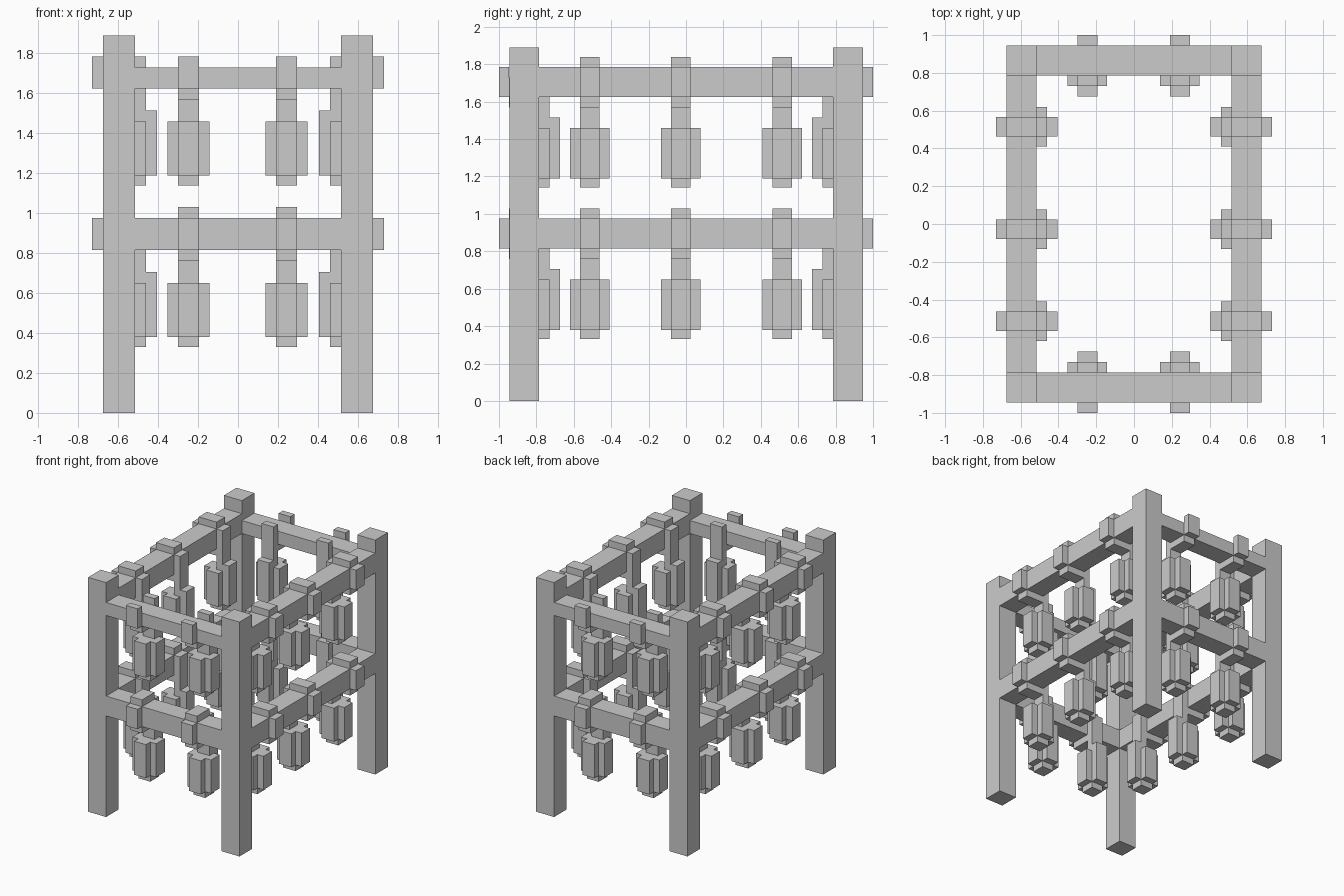
import bpy
import bmesh
from math import pi
from mathutils import Matrix, Vector

cube = bpy.data.objects.get("Cube")
if cube:
    bpy.data.objects.remove(cube, do_unlink=True)


def build(name, boxes, location=(0, 0, 0), angle=0):
    """Make one object from boxes given as (low corner, high corner)."""
    bm = bmesh.new()
    for low, high in boxes:
        low, high = Vector(low), Vector(high)
        size = Matrix.Diagonal((high - low).to_4d())
        size[3][3] = 1
        bmesh.ops.create_cube(bm, size=1, matrix=Matrix.Translation((low + high) / 2) @ size)
    mesh = bpy.data.meshes.new(name)
    bm.to_mesh(mesh)
    bm.free()
    obj = bpy.data.objects.new(name, mesh)
    obj.location = location
    obj.rotation_euler.z = angle
    bpy.context.collection.objects.link(obj)
    return obj


IN_X, IN_Y = 0.515, 0.785     # inner faces of the frame
BEAM = 0.16                   # timber thickness
STEP = 0.055                  # thickness of hanger pieces
HALF = 0.0525                 # half width of hanger straps
LEVELS = {"lower": 0.815, "upper": 1.625}


def slab(half, y0, y1, z0, z1):
    return (-half, y0, z0), (half, y1, z1)


def hanger(name, location, angle, capped):
    """Strap around a beam with a cross-shaped lantern; local +y points outward."""
    boxes = [
        slab(HALF, -STEP, 0, -0.165, BEAM),                # inner strap
        slab(HALF, BEAM, BEAM + STEP, 0, BEAM),            # outer clip
        slab(HALF, 0, BEAM, -STEP, 0),                     # bar under the beam
        slab(2 * HALF, -STEP, STEP, -0.435, -0.165),       # lantern wings
        slab(HALF, -2 * STEP, -STEP, -0.435, -0.11),       # inner ridge
        slab(HALF, STEP, 2 * STEP, -0.435, -0.165),        # outer ridge
        slab(HALF, -STEP, STEP, -0.485, -0.435),           # bottom tip
    ]
    if capped:
        boxes.append(slab(HALF, 0, BEAM, BEAM, BEAM + STEP))
    build(name, boxes, location, angle)


# Corner posts
for sx, side in ((1, "left"), (-1, "right")):
    for sy, end in ((-1, "front"), (1, "back")):
        centre = (sx * (IN_X + BEAM / 2), sy * (IN_Y + BEAM / 2), 0)
        build(f"{end}_{side}_post", [slab(BEAM / 2, -BEAM / 2, BEAM / 2, 0, 1.89)], centre)

# Beams and hangers on each level
for level, z in LEVELS.items():
    end_height = BEAM if level == "lower" else 0.105

    for sx, side in ((1, "left"), (-1, "right")):
        turn = -sx * pi / 2
        build(f"{level}_{side}_beam", [slab(IN_Y, 0, BEAM, 0, BEAM)], (sx * IN_X, 0, z), turn)
        for i, y in enumerate((-0.515, -0.028, 0.515)):
            hanger(f"{level}_{side}_hanger_{i + 1}", (sx * IN_X, y, z), turn, True)

    for sy, end in ((-1, "front"), (1, "back")):
        turn = 0 if sy > 0 else pi
        build(f"{level}_{end}_beam", [slab(IN_X, 0, BEAM, 0, end_height)], (0, sy * IN_Y, z), turn)
        for i, x in enumerate((-0.247, 0.243)):
            hanger(f"{level}_{end}_hanger_{i + 1}", (x, sy * IN_Y, z), turn, level == "lower")
